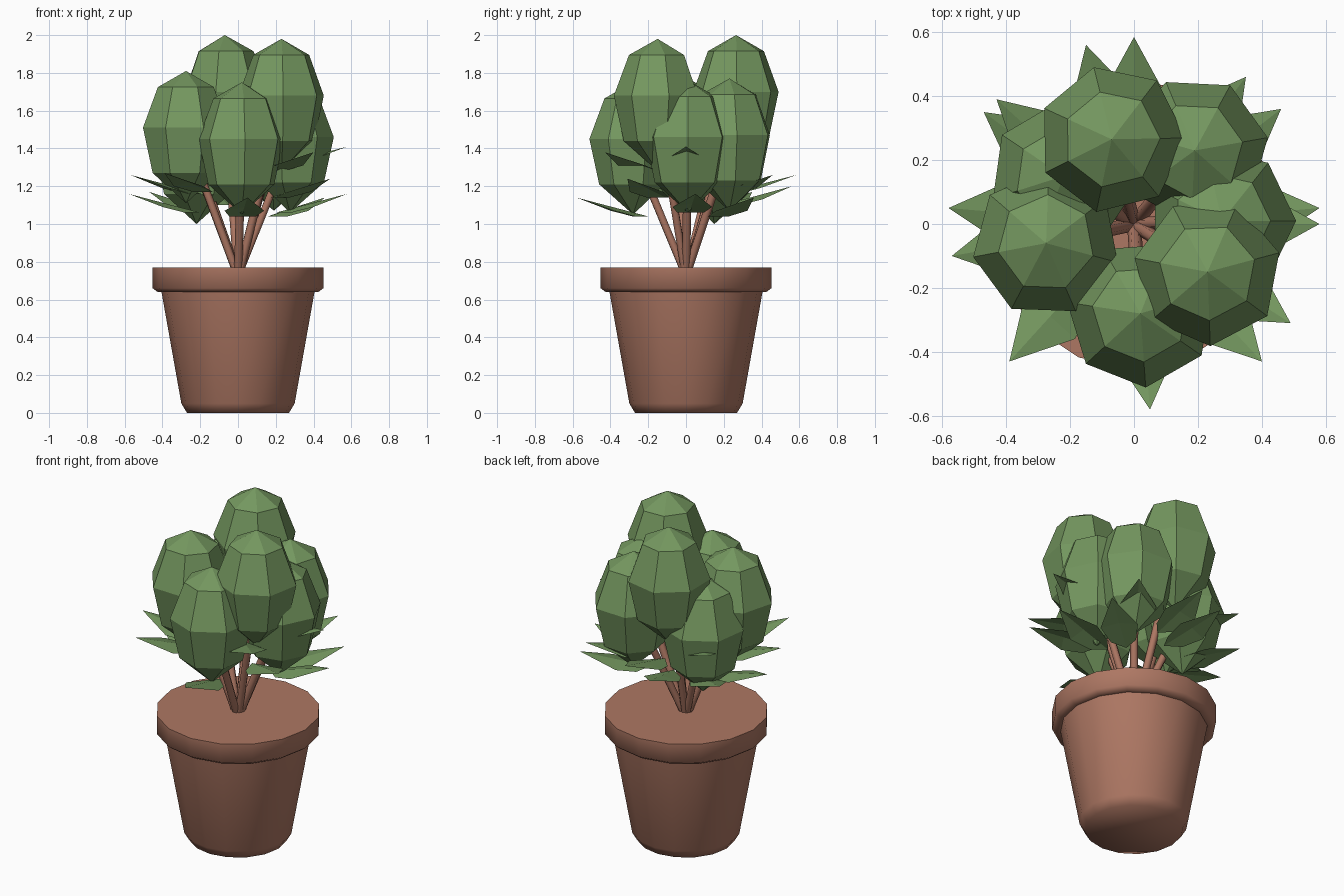
import bpy, bmesh, math
from mathutils import Vector

if "Cube" in bpy.data.objects:
    bpy.data.objects.remove(bpy.data.objects["Cube"], do_unlink=True)


def make_material(name, rgb):
    mat = bpy.data.materials.new(name)
    mat.use_nodes = True
    mat.diffuse_color = (*rgb, 1)
    mat.node_tree.nodes["Principled BSDF"].inputs["Base Color"].default_value = (*rgb, 1)
    return mat


terracotta = make_material("terracotta", (0.42, 0.185, 0.125))
leaf_green = make_material("leaf_green", (0.175, 0.31, 0.115))


def add_object(name, bm, mat):
    bmesh.ops.recalc_face_normals(bm, faces=bm.faces)
    mesh = bpy.data.meshes.new(name)
    bm.to_mesh(mesh)
    bm.free()
    mesh.materials.append(mat)
    obj = bpy.data.objects.new(name, mesh)
    bpy.context.collection.objects.link(obj)
    return obj


def lathe(profile, sides, phase=0.0, centre=(0, 0, 0)):
    """Revolve (radius, height) points about a vertical axis; zero radius makes a tip."""
    bm = bmesh.new()
    rings = []
    for r, z in profile:
        count = sides if r else 1
        rings.append([bm.verts.new(Vector(centre) + Vector((
            r * math.cos(phase + math.tau * i / sides),
            r * math.sin(phase + math.tau * i / sides), z))) for i in range(count)])
    for low, high in zip(rings, rings[1:]):
        for i in range(sides):
            j = (i + 1) % sides
            corners = [low[i % len(low)], low[j % len(low)],
                       high[j % len(high)], high[i % len(high)]]
            bm.faces.new(list(dict.fromkeys(corners)))
    for ring in (rings[0], rings[-1]):
        if len(ring) > 1:
            bm.faces.new(ring)
    return bm


def smooth(obj, degrees):
    bpy.ops.object.select_all(action="DESELECT")
    obj.select_set(True)
    bpy.context.view_layer.objects.active = obj
    bpy.ops.object.shade_smooth_by_angle(angle=math.radians(degrees))


# Pot with a thick rim, filled to the brim
pot_profile = [(0.27, 0), (0.30, 0.05), (0.405, 0.64), (0.425, 0.64),
               (0.452, 0.66), (0.452, 0.77)]
pot = add_object("pot", lathe(pot_profile, 16), terracotta)
smooth(pot, 65)

# Foliage heads: x, y, top height, turn in degrees
heads = [(-0.07, 0.265, 2.00, 1), (0.23, -0.15, 1.98, 15), (-0.275, -0.06, 1.81, -15),
         (0.02, -0.28, 1.75, 17), (0.275, 0.01, 1.76, 0), (0.19, 0.23, 1.77, 10),
         (-0.22, 0.15, 1.70, -8)]
head_profile = [(0, -0.70), (0.18, -0.54), (0.232, -0.30), (0.152, -0.085), (0, 0)]

for n, (x, y, top, turn) in enumerate(heads, 1):
    add_object(f"foliage_head_{n}",
               lathe(head_profile, 7, math.radians(turn), (x, y, top)), leaf_green)

    # Stem from the middle of the pot into the head
    start, end = Vector((x * 0.05, y * 0.05, 0.76)), Vector((x, y, top - 0.35))
    axis = end - start
    bm = lathe([(0.022, 0), (0.022, axis.length)], 6)
    bm.transform(axis.to_track_quat("Z", "Y").to_matrix().to_4x4())
    bmesh.ops.translate(bm, verts=bm.verts, vec=start)
    stem = add_object(f"stem_{n}", bm, terracotta)
    smooth(stem, 65)

# Pointed leaves around the heads, given by their tips
leaf_tips = [(-0.15, 0.56, 1.20), (0, 0.585, 1.26), (0.35, 0.46, 1.26), (0.46, 0.36, 1.14),
             (0.58, 0.05, 1.16), (0.58, 0, 1.41), (0.49, -0.31, 1.24), (0.40, -0.43, 1.38),
             (0.05, -0.58, 1.14), (-0.39, -0.43, 1.27), (-0.57, -0.10, 1.26),
             (-0.58, 0.05, 1.16), (-0.47, 0.35, 1.17), (-0.43, 0.39, 1.36)]
for n, tip in enumerate(leaf_tips, 1):
    tip = Vector(tip)
    out = Vector((tip.x, tip.y, 0)).normalized()
    side = Vector((-out.y, out.x, 0))
    base = out * 0.2 + Vector((0, 0, tip.z - 0.1))
    bm = bmesh.new()
    ridge = [bm.verts.new(p) for p in (base, base.lerp(tip, 0.5), tip)]
    for s in (1, -1):
        edge = [bm.verts.new(base.lerp(tip, t) + side * s * w - Vector((0, 0, 0.02)))
                for t, w in ((0.2, 0.07), (0.5, 0.105))]
        bm.faces.new([ridge[0], edge[0], edge[1], ridge[1]])
        bm.faces.new([ridge[1], edge[1], ridge[2]])
    add_object(f"leaf_{n}", bm, leaf_green)
